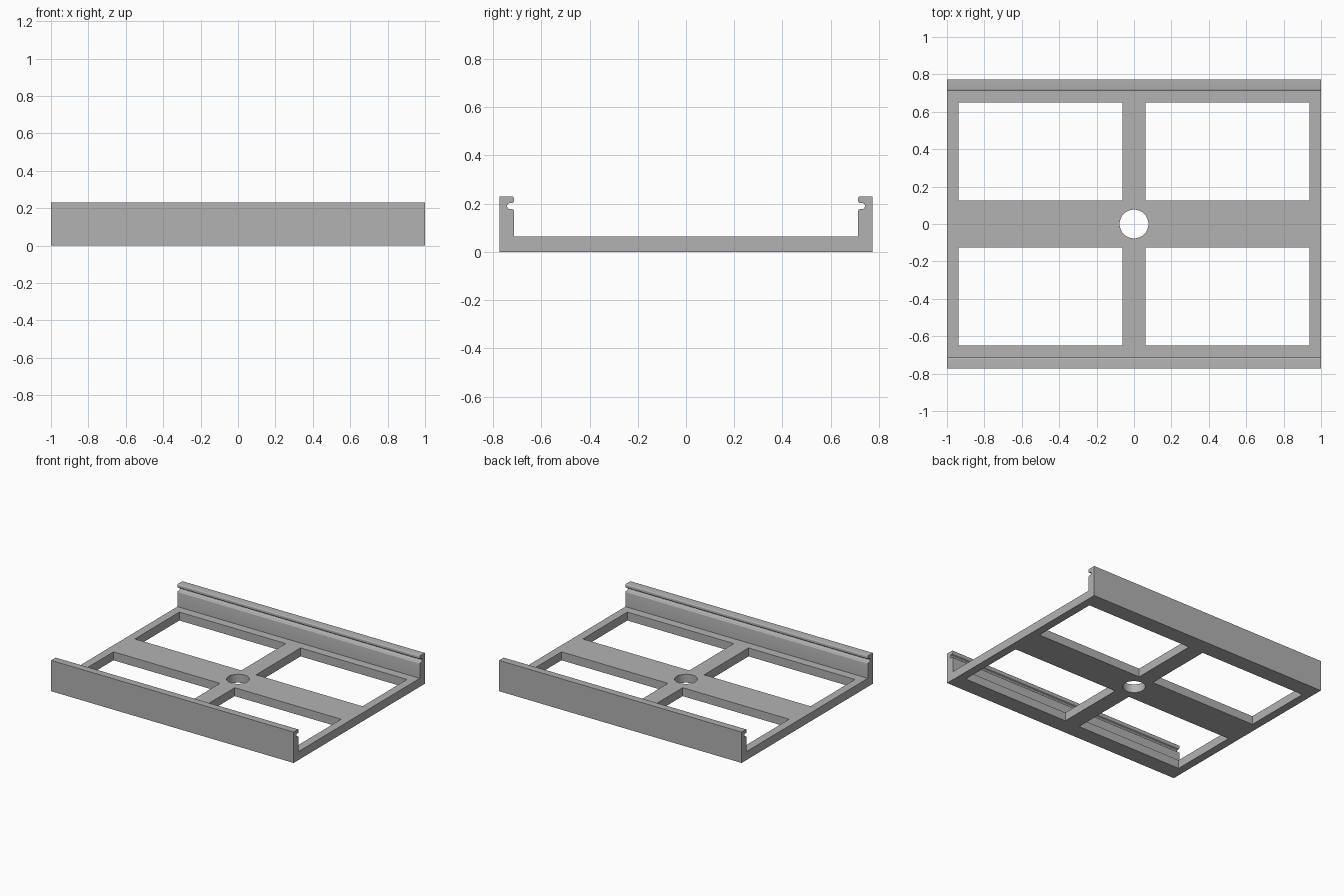
import bpy, bmesh, math

cube = bpy.data.objects.get("Cube")
if cube:
    bpy.data.objects.remove(cube, do_unlink=True)

HALF_X, HALF_Y, HEIGHT, FLOOR = 1.0, 0.773, 0.23, 0.063
WALL_IN = 0.714

grey = bpy.data.materials.new("light_grey")
grey.use_nodes = True
colour = (0.448, 0.448, 0.448, 1)
grey.diffuse_color = colour
grey.node_tree.nodes["Principled BSDF"].inputs["Base Color"].default_value = colour


def arc(y, z, radius, start, end, steps=8):
    angles = [math.radians(start + (end - start) * i / steps) for i in range(steps + 1)]
    return [(y + radius * math.cos(a), z + radius * math.sin(a)) for a in angles]


def new_object(name, bm):
    bmesh.ops.recalc_face_normals(bm, faces=bm.faces)
    mesh = bpy.data.meshes.new(name)
    bm.to_mesh(mesh)
    bm.free()
    obj = bpy.data.objects.new(name, mesh)
    bpy.context.collection.objects.link(obj)
    return obj


def prism(name, points, axis, start, length):
    """Extrude a closed outline along x or z."""
    bm = bmesh.new()
    if axis == "x":
        verts = [bm.verts.new((start, a, b)) for a, b in points]
        move = (length, 0, 0)
    else:
        verts = [bm.verts.new((a, b, start)) for a, b in points]
        move = (0, 0, length)
    face = bm.faces.new(verts)
    out = bmesh.ops.extrude_face_region(bm, geom=[face], use_keep_orig=True)
    top = [v for v in out["geom"] if isinstance(v, bmesh.types.BMVert)]
    bmesh.ops.translate(bm, verts=top, vec=move)
    return new_object(name, bm)


# Tray section: flat floor with a grooved, rounded lip on each side wall
r = 0.007
side = [(HALF_Y, 0), (HALF_Y, HEIGHT)]
side += arc(WALL_IN + r, HEIGHT - r, r, 90, 180, 4)
side += arc(WALL_IN + r, 0.21, r, 180, 270, 4)
side += arc(0.729, 0.19, 0.013, 90, -90, 10)
side += arc(WALL_IN + r, 0.17, r, 90, 180, 4)
side += [(WALL_IN, FLOOR)]
section = side + [(-y, z) for y, z in reversed(side)]
tray = prism("tray_frame", section, "x", -HALF_X, 2 * HALF_X)

# Four windows and the round centre hole
cutters = []
for sx in (-1, 1):
    for sy in (-1, 1):
        xs, ys = (0.061 * sx, 0.939 * sx), (0.126 * sy, 0.65 * sy)
        outline = [(xs[0], ys[0]), (xs[1], ys[0]), (xs[1], ys[1]), (xs[0], ys[1])]
        cutters.append(prism("window_cutter", outline, "z", -0.1, 0.3))
cutters.append(prism("hole_cutter", arc(0, 0, 0.077, 0, 360, 48)[:-1], "z", -0.1, 0.3))

for cutter in cutters:
    cutter.hide_render = True
    mod = tray.modifiers.new("cut", "BOOLEAN")
    mod.operation = "DIFFERENCE"
    mod.solver = "EXACT"
    mod.object = cutter

# Bake the cuts, then drop the cutters
bpy.context.view_layer.update()
baked = bpy.data.meshes.new_from_object(
    tray.evaluated_get(bpy.context.evaluated_depsgraph_get()))
tray.modifiers.clear()
tray.data = baked
for cutter in cutters:
    bpy.data.objects.remove(cutter, do_unlink=True)

tray.data.materials.clear()
tray.data.materials.append(grey)
for o in bpy.context.selected_objects:
    o.select_set(False)
tray.select_set(True)
bpy.context.view_layer.objects.active = tray
bpy.ops.object.shade_smooth_by_angle(angle=math.radians(30))
